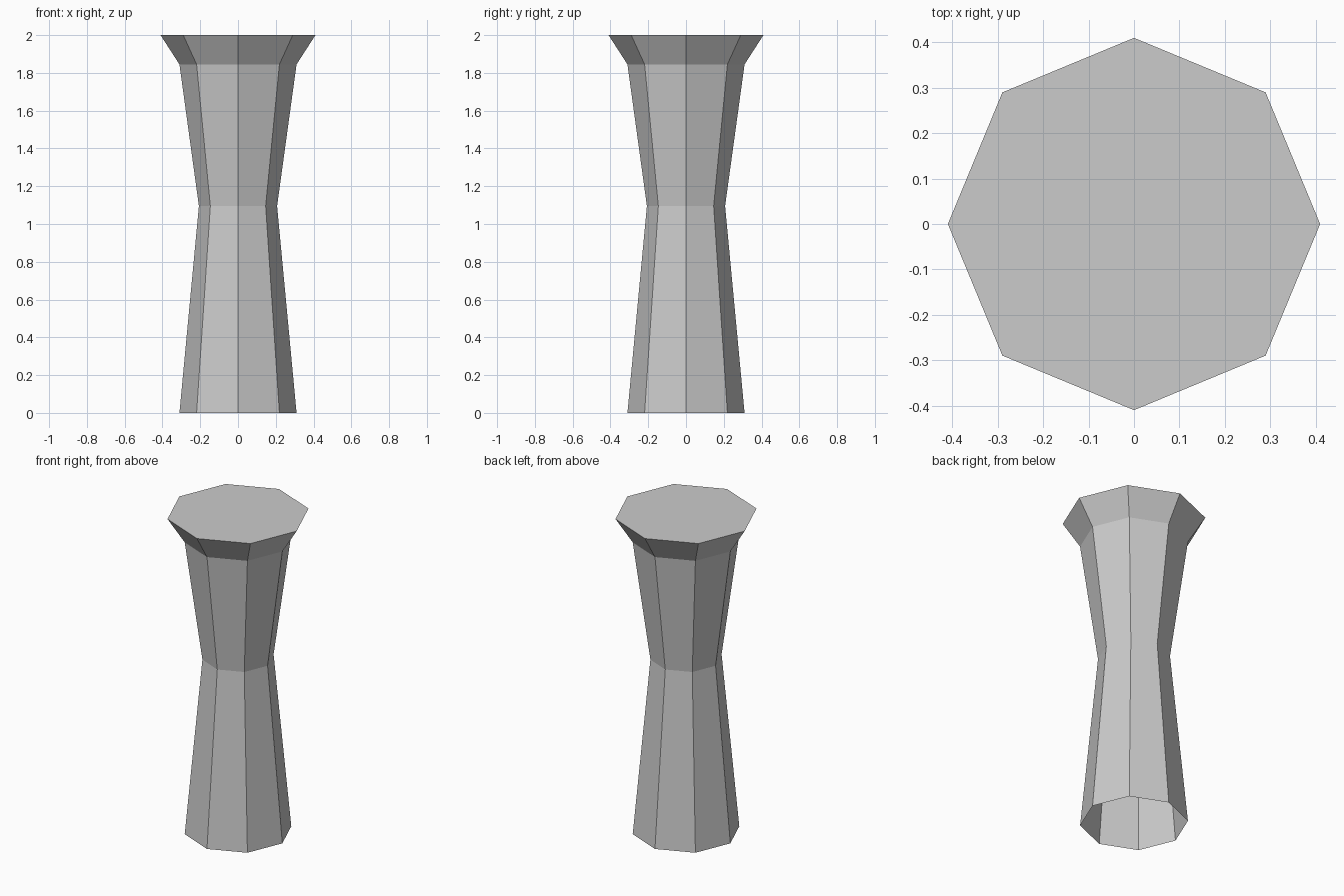
import bpy, bmesh, math

cube = bpy.data.objects.get("Cube")
if cube:
    bpy.data.objects.remove(cube, do_unlink=True)

SIDES = 8
# Radius and height of each ring, from the open foot to the flared rim
PROFILE = [(0.31, 0.0), (0.207, 1.095), (0.31, 1.845), (0.41, 2.0)]


def make_material(name, colour):
    mat = bpy.data.materials.new(name)
    mat.use_nodes = True
    mat.diffuse_color = colour
    mat.node_tree.nodes["Principled BSDF"].inputs["Base Color"].default_value = colour
    return mat


def ring(bm, radius, z):
    angles = [math.tau * i / SIDES for i in range(SIDES)]
    return [bm.verts.new((radius * math.cos(a), radius * math.sin(a), z)) for a in angles]


# Faceted waisted pillar, hollow below with a flat closed top
bm = bmesh.new()
rings = [ring(bm, r, z) for r, z in PROFILE]
for low, high in zip(rings, rings[1:]):
    for i in range(SIDES):
        j = (i + 1) % SIDES
        bm.faces.new((low[i], low[j], high[j], high[i]))
bm.faces.new(rings[-1])

mesh = bpy.data.meshes.new("waisted_pillar")
bm.to_mesh(mesh)
bm.free()
mesh.materials.append(make_material("light grey", (0.6, 0.6, 0.6, 1.0)))
pillar = bpy.data.objects.new("waisted_pillar", mesh)
bpy.context.collection.objects.link(pillar)
